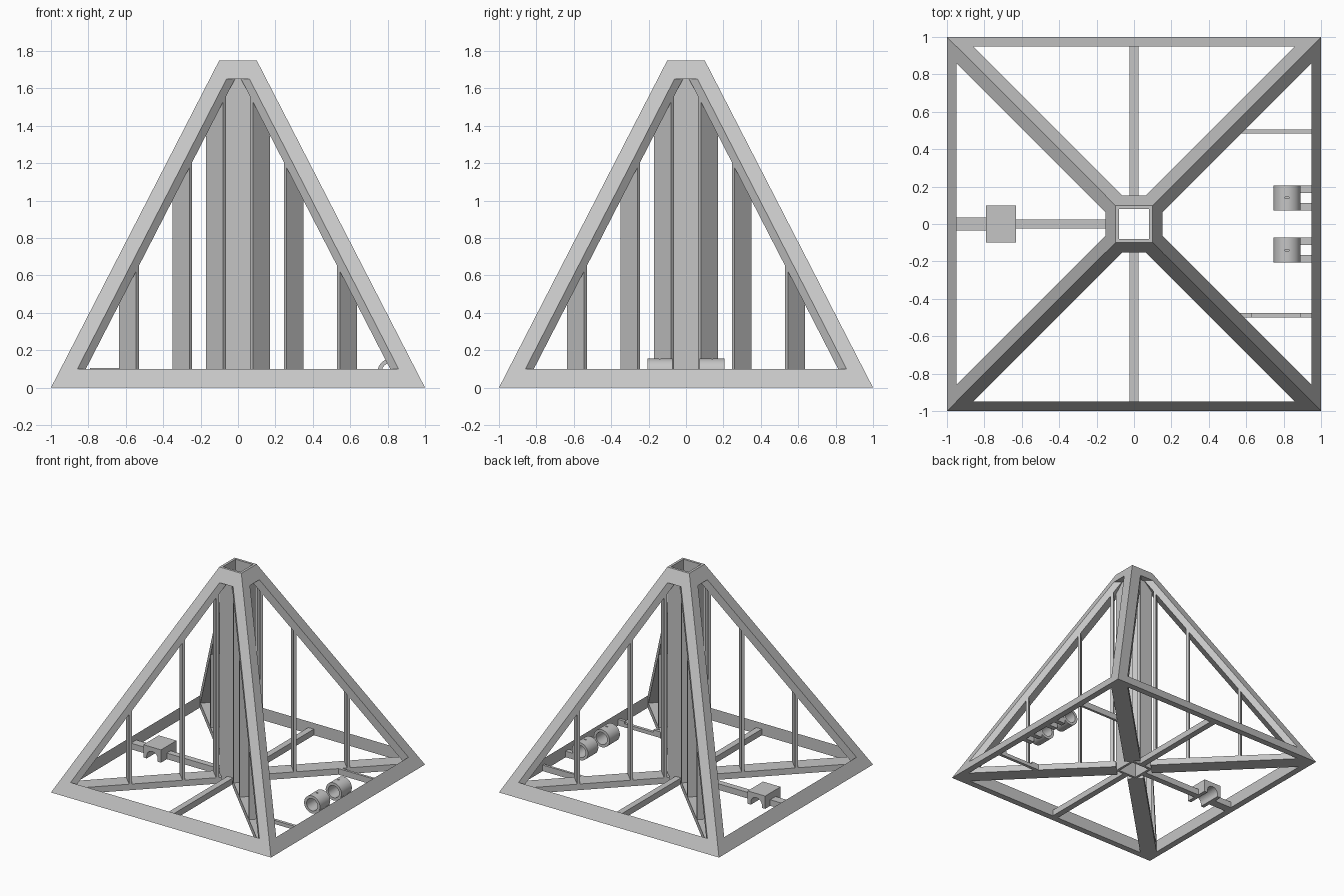
import bpy
import bmesh
from math import pi, cos, sin
from mathutils import Matrix, Vector

if "Cube" in bpy.data.objects:
    bpy.data.objects.remove(bpy.data.objects["Cube"], do_unlink=True)

GREY = (0.56, 0.56, 0.56, 1)
grey = bpy.data.materials.new("plain grey")
grey.use_nodes = True
grey.diffuse_color = GREY
grey.node_tree.nodes["Principled BSDF"].inputs["Base Color"].default_value = GREY

HEIGHT, TOP, CAP = 1.75, 0.1, 1.65   # pyramid height, top half width, cap start
BAR = 0.09                           # half width of the corner bars along x
HOLE = 0.08                          # half width of the central shaft
FLOOR = 0.05                         # height of the floor members


def half(z):
    """Half width of the pyramid at a height."""
    return 1 - (1 - TOP) * z / HEIGHT


def make(name, bm):
    bmesh.ops.recalc_face_normals(bm, faces=bm.faces)
    mesh = bpy.data.meshes.new(name)
    bm.to_mesh(mesh)
    bm.free()
    mesh.materials.append(grey)
    ob = bpy.data.objects.new(name, mesh)
    bpy.context.collection.objects.link(ob)
    return ob


def loft(name, loops, ring=False, turn=0):
    """Skin a row of equal point loops; cap the ends or join them into a ring."""
    bm = bmesh.new()
    rot = Matrix.Rotation(turn, 3, "Z")
    rows = [[bm.verts.new(rot @ Vector(p)) for p in loop] for loop in loops]
    n = len(rows[0])
    pairs = list(zip(rows, rows[1:]))
    if ring:
        pairs.append((rows[-1], rows[0]))
    else:
        bm.faces.new(rows[0])
        bm.faces.new(rows[-1])
    for a, b in pairs:
        for i in range(n):
            j = (i + 1) % n
            bm.faces.new((a[i], a[j], b[j], b[i]))
    return make(name, bm)


def square_ring(name, profile):
    """Sweep a (half width, z) profile round a square."""
    corners = ((1, 1), (-1, 1), (-1, -1), (1, -1))
    return loft(name, [[(sx * w, sy * w, z) for sx, sy in corners]
                       for w, z in profile], ring=True)


def box(name, x0, x1, y0, y1, z0, z1):
    base = ((x0, y0), (x1, y0), (x1, y1), (x0, y1))
    return loft(name, [[(x, y, z) for x, y in base] for z in (z0, z1)])


def cut(ob, cutter):
    """Apply a boolean cut and discard the cutter."""
    cutter.hide_render = True
    mod = ob.modifiers.new("cut", "BOOLEAN")
    mod.operation, mod.solver, mod.object = "DIFFERENCE", "EXACT", cutter
    graph = bpy.context.evaluated_depsgraph_get()
    mesh = bpy.data.meshes.new_from_object(ob.evaluated_get(graph))
    ob.modifiers.clear()
    ob.data = mesh
    bpy.data.objects.remove(cutter, do_unlink=True)


# Base frame, hollow mast and top cap
edge = half(0.1)
square_ring("base_frame", [(1, 0), (edge, 0.1), (edge, 0)])
square_ring("mast", [(0.1, 0), (0.1, 1.7), (HOLE, 1.7), (HOLE, 0)])
square_ring("top_cap", [(half(CAP), CAP), (TOP, HEIGHT), (HOLE, HEIGHT), (HOLE, CAP)])


# Diagonal trusses
def diagonal_box(name, u0, u1, z0, z1, turn):
    """Box across a diagonal, where u is x + y."""
    base = [((u + d) / 2, (u - d) / 2) for u, d in
            ((u0, -BAR), (u1, -BAR), (u1, BAR), (u0, BAR))]
    return loft(name, [[(x, y, z) for x, y in base] for z in (z0, z1)], turn=turn)


def bar_section(z):
    s = half(z)
    a, b = s - 0.045, s - 0.045 - BAR
    return [(s, s, z), (s - BAR, s, z), (b, a, z), (a, b, z), (s, s - BAR, z)]


for k, corner in enumerate(("back_left", "back_right", "front_right", "front_left")):
    turn = k * pi / 2
    bar = loft(corner + "_corner_bar", [bar_section(0), bar_section(CAP)], turn=turn)
    cut(bar, box("shaft_cutter", -HOLE, HOLE, -HOLE, HOLE, -1, 2))
    diagonal_box(corner + "_floor_beam", 0.19, 1.82, 0, FLOOR, turn)
    for i, u in enumerate((0.22, 0.58, 1.15)):
        top = (1 - (u + 2 * BAR) / 2) * HEIGHT / (1 - TOP)
        diagonal_box(f"{corner}_upright_{i + 1}", u, u + 0.03, 0.04, top, turn)

# Floor spokes
box("front_spoke", -0.025, 0.025, -edge, -0.1, 0, FLOOR)
box("back_spoke", -0.025, 0.025, 0.1, edge, 0, FLOOR)
box("right_spoke", -0.64, -0.1, -0.025, 0.025, 0, FLOOR)
box("right_spoke_end", -edge, -0.78, -0.035, 0.035, 0, FLOOR)

# Arched clamp block on the right
arch_mid, arch_r = -0.71, 0.05
outline = [(-0.63, 0), (-0.63, 0.105), (-0.79, 0.105), (-0.79, 0)]
outline += [(arch_mid - arch_r * cos(pi * i / 16), 0.02 + arch_r * sin(pi * i / 16))
            for i in range(17)]
outline.insert(4, (arch_mid - arch_r, 0))
outline.append((arch_mid + arch_r, 0))
loft("clamp_block", [[(x, y, z) for x, z in outline] for y in (-0.1, 0.1)])

# Cross bars on the left, the front one notched
box("back_cross_bar", 0.55, edge, 0.485, 0.505, 0, FLOOR)
notch = [(0.55, 0), (edge, 0), (edge, FLOOR), (0.89, FLOOR), (0.89, 0.03),
         (0.63, 0.03), (0.63, FLOOR), (0.55, FLOOR)]
loft("front_cross_bar", [[(x, y, z) for x, z in notch] for y in (-0.5, -0.475)])

# Pair of hinge sleeves, each with a pin hole and two arms
SX, SZ, R_OUT, R_IN = 0.818, 0.083, 0.072, 0.05


def circle(r, y):
    return [(SX + r * cos(i * pi / 20), y, SZ + r * sin(i * pi / 20)) for i in range(40)]


for side, mid in (("front", -0.14), ("back", 0.14)):
    y0, y1 = mid - 0.067, mid + 0.067
    sleeve = loft(side + "_sleeve", [circle(R_OUT, y0), circle(R_OUT, y1),
                                     circle(R_IN, y1), circle(R_IN, y0)], ring=True)
    cut(sleeve, box("pin_cutter", SX - 0.01, SX + 0.01, mid - 0.004, mid + 0.004, SZ, 0.3))
    bpy.ops.object.select_all(action="DESELECT")
    sleeve.select_set(True)
    bpy.context.view_layer.objects.active = sleeve
    bpy.ops.object.shade_smooth_by_angle()
    for n, a in (("near", y0), ("far", y1 - 0.04)):
        box(f"{side}_sleeve_{n}_arm", 0.87, edge + 0.005, a, a + 0.04, 0.0, FLOOR)
